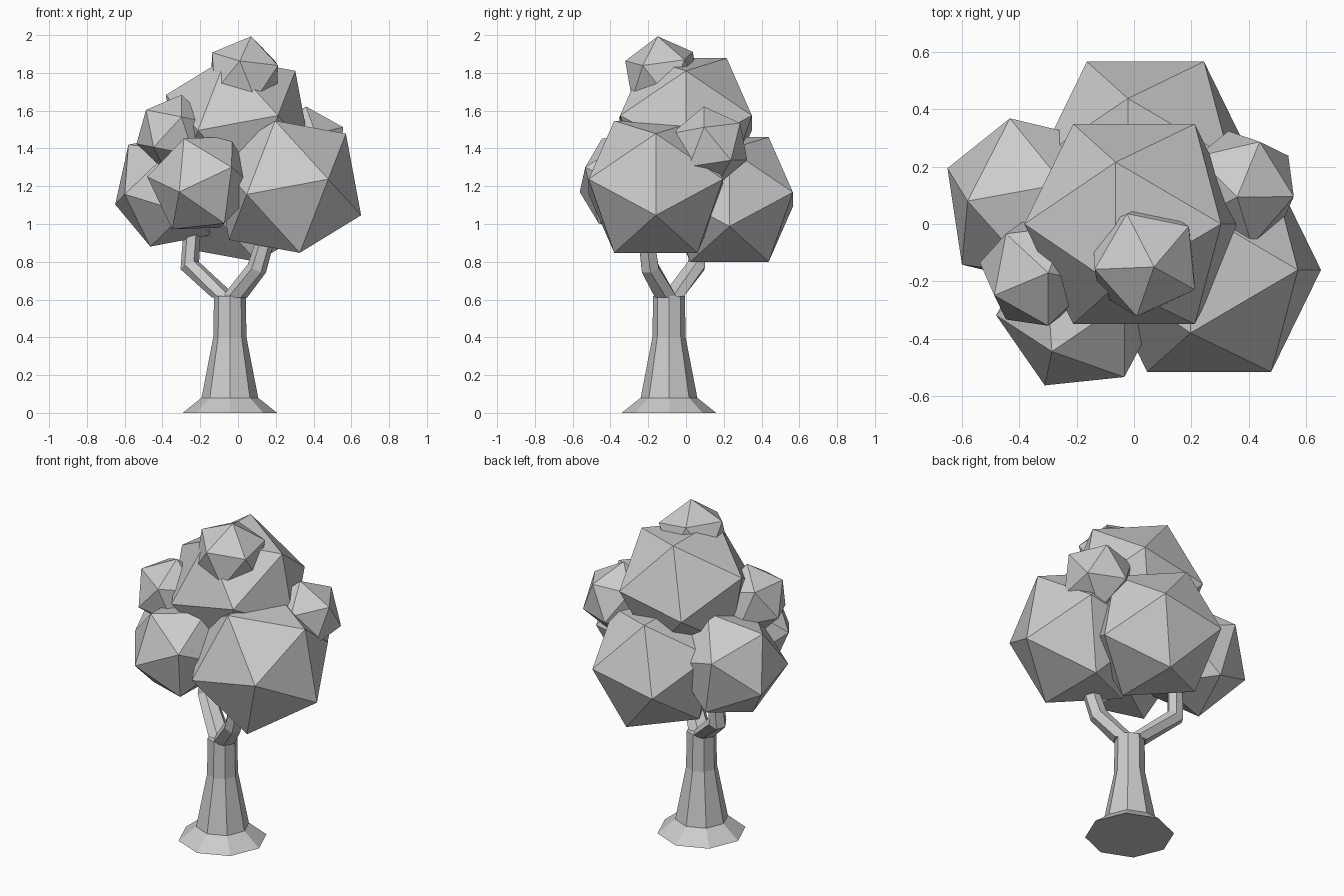
import bpy, bmesh, math
from mathutils import Vector, Matrix

if "Cube" in bpy.data.objects:
    bpy.data.objects.remove(bpy.data.objects["Cube"])


def finish(bm, name):
    bmesh.ops.recalc_face_normals(bm, faces=bm.faces)
    me = bpy.data.meshes.new(name)
    bm.to_mesh(me)
    bm.free()
    ob = bpy.data.objects.new(name, me)
    bpy.context.collection.objects.link(ob)
    return ob


def tube(name, rings, sides, level=False):
    """Loft rings given as (x, y, z, radius); level keeps rings horizontal."""
    bm = bmesh.new()
    pts = [Vector(r[:3]) for r in rings]
    loops = []
    for i, p in enumerate(pts):
        t = pts[min(i + 1, len(pts) - 1)] - pts[max(i - 1, 0)]
        if level or i == 0:
            t = Vector((0, 0, 1))
        rot = Vector((0, 0, 1)).rotation_difference(t.normalized())
        loops.append([bm.verts.new(p + rot @ Vector((
            rings[i][3] * math.cos(2 * math.pi * k / sides),
            rings[i][3] * math.sin(2 * math.pi * k / sides), 0)))
            for k in range(sides)])
    for a, b in zip(loops, loops[1:]):
        for k in range(sides):
            n = (k + 1) % sides
            bm.faces.new((a[k], a[n], b[n], b[k]))
    bm.faces.new(loops[0][::-1])
    bm.faces.new(loops[-1])
    return finish(bm, name)


def leaf_clump(name, center, radius, pole, side):
    """Icosahedron with one corner along pole and a neighbouring one toward side."""
    z = Vector(pole).normalized()
    x = Vector(side)
    x = (x - z * x.dot(z)).normalized()
    rot = Matrix((x, z.cross(x), z)).transposed().to_4x4()
    bm = bmesh.new()
    bmesh.ops.create_icosphere(bm, subdivisions=1, radius=radius,
                               matrix=Matrix.Translation(center) @ rot)
    return finish(bm, name)


# trunk with flared foot
cx, cy = -0.043, -0.09
tube("trunk", [(cx, cy, 0, .25), (cx, cy, .08, .15), (cx, cy, .40, .088),
               (cx, cy, .62, .084)], 8, level=True)

# two forked branches
tube("left_branch", [(-.07, -.075, .61, .068), (-.255, .055, .78, .053),
                     (-.24, .07, 1.02, .045)], 6)
tube("right_branch", [(-.02, -.105, .61, .068), (.10, -.19, .765, .053),
                      (.17, -.22, 1.0, .045)], 6)

# foliage: three large clumps share one orientation
big_pole, big_side = (.308, 0, .28), (.388, 0, -.15)
leaf_clump("front_right_leaves", (.262, -.16, 1.197), .418, big_pole, big_side)
leaf_clump("upper_leaves", (0, 0, 1.535), .41, big_pole, big_side)
leaf_clump("back_leaves", (.04, .23, 1.13), .395, big_pole, big_side)

# smaller clumps, each turned its own way
leaf_clump("left_leaves", (-.356, .075, 1.182), .327, (-.224, .005, .238), (-.294, .12, -.082))
leaf_clump("front_left_leaves", (-.19, -.30, 1.217), .293, (-.12, -.26, -.047), (-.09, -.13, .243))
leaf_clump("upper_left_leaves", (-.34, -.17, 1.48), .208, (.04, 0, .2), (.18, -.03, .11))
leaf_clump("upper_right_leaves", (.37, .125, 1.41), .215, (-.01, -.03, .205), (.2, -.015, 0))
leaf_clump("top_leaves", (.034, -.125, 1.785), .213, (.036, -.025, .21), (-.024, -.2, .085))
